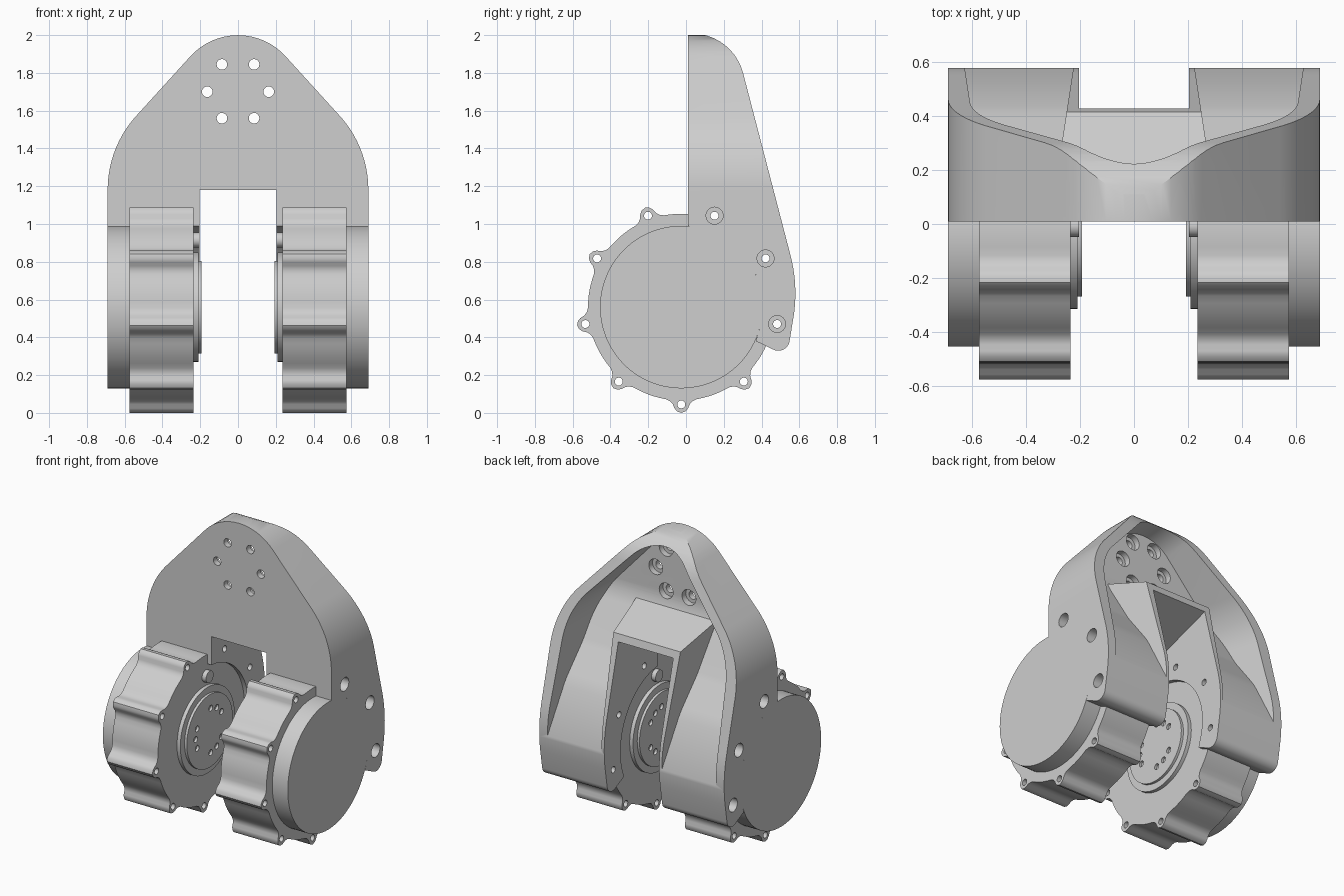
import bpy, bmesh
from math import sin, cos, tan, radians, pi
from mathutils import Vector

if "Cube" in bpy.data.objects:
    bpy.data.objects.remove(bpy.data.objects["Cube"])

grey = bpy.data.materials.new("machined grey")
grey.use_nodes = True
grey.diffuse_color = (0.62, 0.62, 0.62, 1)
grey.node_tree.nodes["Principled BSDF"].inputs["Base Color"].default_value = (0.62, 0.62, 0.62, 1)

HUB_Y, HUB_Z, COVER_R = -0.025, 0.56, 0.43
LUG_R = 0.515
LUGS = [30 + 40 * i for i in range(9)]
BRACKET_LUGS = (-10, 30, 70)


def hub_point(angle, r):
    return HUB_Y + r * cos(radians(angle)), HUB_Z + r * sin(radians(angle))


def rounded(corners, steps=10):
    """Polygon from (u, v, radius) corners, each rounded by an arc."""
    out = []
    for i, (u, v, r) in enumerate(corners):
        p = Vector((u, v))
        if not r:
            out.append(p)
            continue
        a = (Vector(corners[i - 1][:2]) - p).normalized()
        b = (Vector(corners[(i + 1) % len(corners)][:2]) - p).normalized()
        half = a.angle(b) / 2
        turn = pi - 2 * half
        centre = p + (a + b).normalized() * (r / sin(half))
        start = p + a * (r / tan(half)) - centre
        end = p + b * (r / tan(half)) - centre
        for k in range(steps + 1):
            blend = start * sin(turn * (1 - k / steps)) + end * sin(turn * k / steps)
            out.append(centre + blend.normalized() * r)
    return out


def prism(name, pts, axis, lo, hi, pts_hi=None):
    """Loft a polygon along x or y; the far end may differ."""
    bm = bmesh.new()
    place = (lambda p, t: (t, p[0], p[1])) if axis == 'x' else (lambda p, t: (p[0], t, p[1]))
    near = [bm.verts.new(place(p, lo)) for p in pts]
    far = [bm.verts.new(place(p, hi)) for p in (pts_hi or pts)]
    bm.faces.new(near)
    bm.faces.new(far)
    for i in range(len(near)):
        bm.faces.new((near[i - 1], near[i], far[i], far[i - 1]))
    bmesh.ops.recalc_face_normals(bm, faces=bm.faces)
    mesh = bpy.data.meshes.new(name)
    bm.to_mesh(mesh)
    bm.free()
    mesh.materials.append(grey)
    ob = bpy.data.objects.new(name, mesh)
    bpy.context.collection.objects.link(ob)
    return ob


def rod(name, axis, centre, r, lo, hi, sides=24):
    ring = [(centre[0] + r * cos(2 * pi * i / sides), centre[1] + r * sin(2 * pi * i / sides))
            for i in range(sides)]
    return prism(name, ring, axis, lo, hi)


def boolean(ob, tool, operation='DIFFERENCE'):
    mod = ob.modifiers.new("cut", 'BOOLEAN')
    mod.object, mod.operation, mod.solver = tool, operation, 'EXACT'
    bpy.context.view_layer.objects.active = ob
    bpy.ops.object.modifier_apply(modifier=mod.name)
    bpy.data.objects.remove(tool)


def finish(ob):
    bpy.ops.object.select_all(action='DESELECT')
    ob.select_set(True)
    bpy.context.view_layer.objects.active = ob
    bpy.ops.object.shade_smooth_by_angle(angle=radians(32))


def gable(half_width, apex, r_top, r_side):
    shoulder = apex - 1.1 * half_width
    return rounded([(-half_width, 0.1, 0), (half_width, 0.1, 0), (half_width, shoulder, r_side),
                    (0, apex, r_top), (-half_width, shoulder, r_side)], 16)


# Bracket body: gabled front outline crossed with the side profile
bracket = prism("bracket", gable(0.69, 2.165, 0.34, 0.58), 'y', -0.2, 0.8)
side = rounded([(0.01, 2.01, 0), (0.25, 2.0, 0.28), (0.596, 0.67, 0.8), (0.535, 0.3, 0.06),
                (0.37, 0.38, 0)])
side += [Vector(hub_point(-24 + 109 * i / 30, COVER_R)) for i in range(1, 31)]
side.append(Vector((0.01, 0.989)))
boolean(bracket, prism("side_cutter", side, 'x', -1, 1), 'INTERSECT')

# Dished pocket in the back with tapered walls, leaving a rim
pocket = prism("pocket_cutter", gable(0.54, 2.04, 0.26, 0.4), 'y', 0.0, 0.85,
               gable(0.67, 2.12, 0.28, 0.55))
floor = rounded([(0.09, 2.2, 0), (0.09, 1.48, 0.3), (0.27, 1.16, 0.4), (0.42, 0.95, 0.5),
                 (0.59, 0.6, 0), (0.9, 0.6, 0), (0.9, 2.2, 0)])
boolean(pocket, prism("floor_cutter", floor, 'x', -1, 1), 'INTERSECT')


def arch(w, top):
    return [(-w, 0), (w, 0), (w, top), (-w, top)]


# Hood over the slot stays solid
boolean(pocket, prism("hood_core", arch(0.33, 1.53), 'y', -0.1, 1.0, arch(0.16, 1.17)))
boolean(bracket, pocket)

# Slot between the arms, its roof rising to the back
slot = [(-0.3, 0), (-0.3, 1.18), (0.01, 1.18), (0.8, 1.43), (0.8, 0)]
boolean(bracket, prism("slot_cutter", slot, 'x', -0.205, 0.205))

# Mounting holes with counterbores in the plate
for x, z in ((0.085, 1.845), (0.163, 1.70), (0.085, 1.56)):
    for s in (-1, 1):
        boolean(bracket, rod("hole_cutter", 'y', (s * x, z), 0.028, -0.2, 0.3))
        boolean(bracket, rod("bore_cutter", 'y', (s * x, z), 0.052, 0.05, 0.25))

# Motor screw holes through both arms
for a in BRACKET_LUGS:
    boolean(bracket, rod("hole_cutter", 'x', hub_point(a, LUG_R), 0.021, -1, 1))
    for lo, hi in ((0.62, 0.8), (-0.8, -0.62)):
        boolean(bracket, rod("bore_cutter", 'x', hub_point(a, LUG_R), 0.045, lo, hi))
finish(bracket)

# Motor casing outline: a round body with nine filleted screw lugs
flank = [(0.488, 0.08), (0.498, 0.06), (0.514, 0.045), (0.536, 0.036), (0.552, 0.022)]
lug = [(r, -t) for r, t in flank] + [(0.56, 0)] + flank[::-1]
casing = []
for a in LUGS:
    ca, sa = cos(radians(a)), sin(radians(a))
    casing += [hub_point(a + d, 0.494) for d in (-20, -17, -13)]
    casing += [(HUB_Y + r * ca - t * sa, HUB_Z + r * sa + t * ca) for r, t in lug]
    casing += [hub_point(a + d, 0.494) for d in (13, 17)]

for label, s in (("left", 1), ("right", -1)):
    body = prism(label + "_motor_casing", casing, 'x', s * 0.235, s * 0.575)
    for a in LUGS:
        boolean(body, rod("hole_cutter", 'x', hub_point(a, LUG_R), 0.021, -1, 1))
    cover = rod(label + "_motor_cover", 'x', (HUB_Y, HUB_Z), COVER_R, s * 0.57, s * 0.69, 96)
    flange = rod(label + "_output_flange", 'x', (HUB_Y, HUB_Z), 0.29, s * 0.21, s * 0.24, 64)
    disc = rod(label + "_output_disc", 'x', (HUB_Y, HUB_Z), 0.245, s * 0.193, s * 0.215, 64)
    # Three groups of three threaded holes
    for group in (60, 180, 300):
        for d in (-26, 0, 26):
            boolean(disc, rod("hole_cutter", 'x', hub_point(group + d, 0.15), 0.02,
                              s * 0.1, s * 0.21, 16))
    boss = rod(label + "_locating_boss", 'x', (-0.008, 0.915), 0.04, s * 0.205, s * 0.24)
    for part in (body, cover, flange, disc, boss):
        finish(part)
